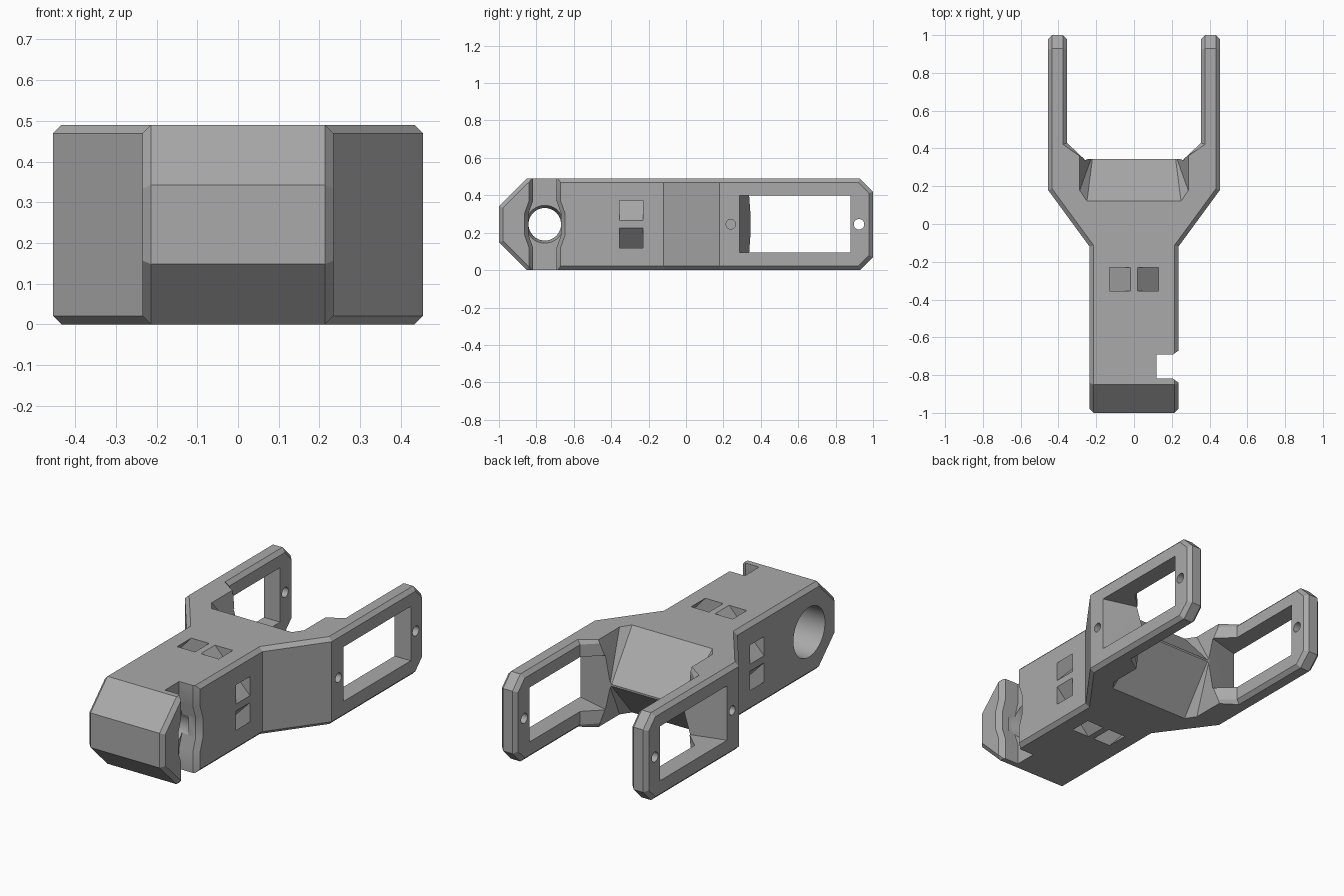
import bpy, bmesh, math

cube = bpy.data.objects.get("Cube")
if cube:
    bpy.data.objects.remove(cube, do_unlink=True)

MID = 0.245   # half height of the bracket
TOP = 2 * MID

grey = bpy.data.materials.new("plain grey")
grey.use_nodes = True
colour = (0.40, 0.40, 0.40, 1)
grey.diffuse_color = colour
grey.node_tree.nodes["Principled BSDF"].inputs["Base Color"].default_value = colour


def loft(name, rings):
    """Solid through matching rings of points, capped at both ends."""
    bm = bmesh.new()
    loops = [[bm.verts.new(p) for p in ring] for ring in rings]
    for a, b in zip(loops, loops[1:]):
        for i in range(len(a)):
            j = (i + 1) % len(a)
            bm.faces.new((a[i], a[j], b[j], b[i]))
    bm.faces.new(loops[0])
    bm.faces.new(loops[-1])
    bmesh.ops.recalc_face_normals(bm, faces=bm.faces)
    mesh = bpy.data.meshes.new(name)
    bm.to_mesh(mesh)
    bm.free()
    mesh.materials.append(grey)
    obj = bpy.data.objects.new(name, mesh)
    bpy.context.collection.objects.link(obj)
    return obj


def combine(target, tool, operation="DIFFERENCE"):
    mod = target.modifiers.new("cut", "BOOLEAN")
    mod.operation, mod.solver, mod.object = operation, "EXACT", tool
    bpy.context.view_layer.objects.active = target
    bpy.ops.object.modifier_apply(modifier=mod.name)
    bpy.data.objects.remove(tool, do_unlink=True)


def plan_prism(name, pts, z0, z1):
    return loft(name, [[(x, y, z) for x, y in pts] for z in (z0, z1)])


def turned(name, y, profile, count=32):
    """Round solid along x from (x, radius) pairs."""
    angles = [2 * math.pi * i / count for i in range(count)]
    return loft(name, [[(x, y + r * math.cos(a), MID + r * math.sin(a)) for a in angles]
                       for x, r in profile])


# Forked plan outline, mirrored across the centre
half = [(0.235, -1.1), (0.235, -0.12), (0.455, 0.18), (0.455, 1.1),
        (0.355, 1.1), (0.355, 0.43), (0.265, 0.345)]
outline = half + [(-x, y) for x, y in reversed(half)]
body = plan_prism("forked_bracket", outline, -0.1, 0.6)

# Side profile with tapered nose and clipped fork tips
upper = [(-1, 0.342), (-0.85, TOP), (0.93, TOP), (1, 0.42)]
profile = upper + [(y, TOP - z) for y, z in reversed(upper)]
side = loft("side_profile", [[(x, y, z) for y, z in profile] for x in (-0.6, 0.6)])
combine(body, side, "INTERSECT")

# Chamfer the convex edges between flanks and the other faces
bm = bmesh.new()
bm.from_mesh(body.data)
edges = []
for e in bm.edges:
    if len(e.link_faces) == 2:
        flank = [abs(f.normal.x) > 0.5 for f in e.link_faces]
        if flank[0] != flank[1] and e.is_convex:
            edges.append(e)
bmesh.ops.bevel(bm, geom=edges, offset=0.021, segments=1, affect="EDGES",
                offset_type="OFFSET", clamp_overlap=True)
bm.to_mesh(body.data)
bm.free()

# Wedge relief between the fork arms, above and below
for s in (1, -1):
    def level(h):
        return MID + s * h
    rim = [(0.25, 0.112), (0.29, 0.17), (0.29, 0.42)]
    foot = [(0.22, 0.346), (0.225, 0.352), (0.225, 0.42)]
    rings = [[(x, y, level(h)) for x, y in pts + [(-x, y) for x, y in reversed(pts)]]
             for pts, h in ((rim, MID + 0.01), (foot, 0.004))]
    combine(body, loft("wedge_relief", rings))

# Arm windows and pivot holes
for s in (1, -1):
    window = [(0.55, 0.26), (0.55, 0.88), (0.2, 0.88), (0.2, 0.355)]
    combine(body, plan_prism("arm_window", [(s * x, y) for x, y in window], 0.095, 0.40))
    combine(body, turned("tip_hole", 0.925, [(s * 0.3, 0.028), (s * 0.5, 0.028)], 20))
    combine(body, turned("root_hole", 0.24, [(s * 0.34, 0.026), (s * 0.5, 0.026)], 20))

# Tie channel: four slanted tunnels around a diamond core
for sx in (1, -1):
    for sz in (1, -1):
        tunnel = [(0.004, 0.26), (0.115, 0.26), (0.25, 0.11), (0.25, 0.004)]
        combine(body, loft("tie_tunnel", [[(sx * x, y, MID + sz * z) for x, z in tunnel]
                                          for y in (-0.355, -0.23)]))

# Vertical slot in the nose, flared at the mouth and bowed at mid height
rings = []
for x, w in ((0.12, 0.063), (0.205, 0.063), (0.25, 0.095)):
    edge = [(w, -0.05), (w, 0.12), (w + 0.025, 0.19), (w + 0.025, 0.30), (w, 0.37), (w, 0.55)]
    ring = edge + [(-a, z) for a, z in reversed(edge)]
    rings.append([(x, -0.755 + a, z) for a, z in ring])
combine(body, loft("nose_slot", rings))

# Counterbored cross hole
combine(body, turned("cross_hole", -0.755,
                     [(-0.3, 0.14), (0.04, 0.14), (0.04, 0.087), (0.08, 0.087),
                      (0.125, 0.103), (0.16, 0.103)], 40))

# Keep flat faces crisp, bores smooth
for o in bpy.context.selected_objects:
    o.select_set(False)
body.select_set(True)
bpy.context.view_layer.objects.active = body
bpy.ops.object.shade_smooth_by_angle(angle=math.radians(20))
